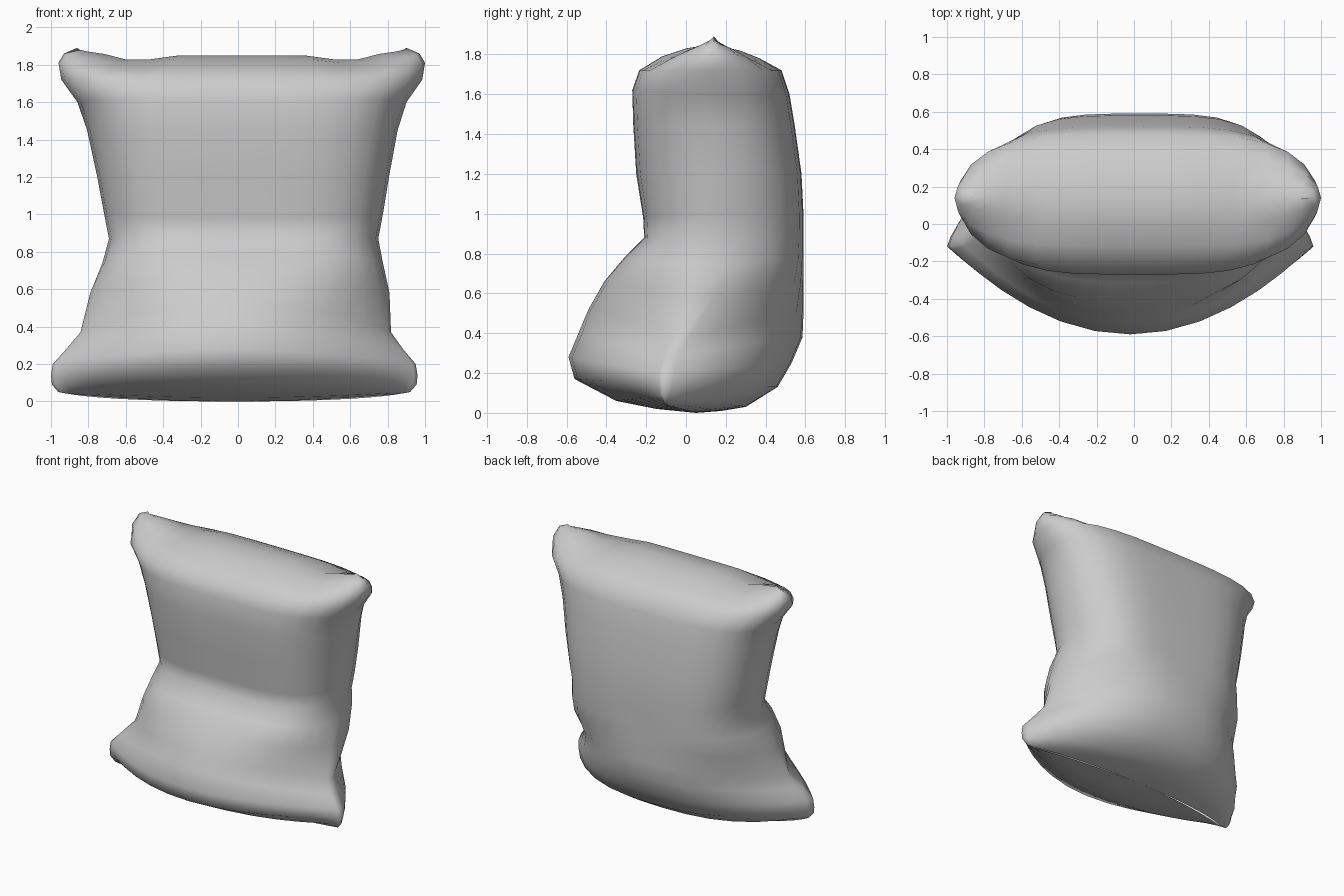
import bpy, bmesh, math

# Rows bottom to top: side seam (z, half width, y), front profile (z, y), back profile (z, y)
ROWS = [
    (.04, .88, -.10, .00, .05, .00, .05),
    (.05, .94, -.11, .02, -.15, .01, .18),
    (.09, .975, -.12, .06, -.35, .03, .30),
    (.14, .98, -.12, .17, -.56, .13, .46),
    (.20, .97, -.12, .28, -.59, .25, .53),
    (.28, .90, -.10, .40, -.54, .38, .585),
    (.37, .83, -.04, .52, -.49, .50, .59),
    (.58, .80, .05, .66, -.41, .65, .59),
    (.74, .75, .11, .78, -.31, .77, .59),
    (.87, .72, .15, .88, -.21, .88, .59),
    (1.0, .745, .16, .98, -.215, 1.0, .59),
    (1.2, .78, .17, 1.2, -.25, 1.2, .58),
    (1.45, .83, .16, 1.45, -.265, 1.45, .545),
    (1.60, .88, .15, 1.62, -.27, 1.60, .52),
    (1.72, .965, .14, 1.72, -.235, 1.72, .48),
    (1.81, .98, .14, 1.79, -.12, 1.78, .37),
    (1.86, .95, .14, 1.83, .00, 1.82, .27),
    (1.89, .88, .14, 1.85, .12, 1.85, .12),
]
N = 8
COLS = [math.sin(math.pi / 2 * k / N) for k in range(-N, N + 1)]


def smooth(a, b, x):
    t = min(1, max(0, (x - a) / (b - a)))
    return t * t * (3 - 2 * t)


def shift(z):
    # slight sideways lean of the cushion
    return -.02 + .05 * smooth(.2, .87, z) - .01 * smooth(.9, 1.8, z)


def point(row, u, back):
    zs, w, ys, zf, yf, zb, yb = row
    z, y = (zb, yb) if back else (zf, yf)
    t = smooth(.25, .85, zs)                      # bottom is more pointed
    p0, e0 = (2.5, .8) if back else (2, 1)
    p, e = p0 + (4 - p0) * t, e0 + (.5 - e0) * t
    h = max(0, 1 - abs(u) ** p) ** e
    zz = zs + (z - zs) * h
    # dips in the top edge beside the corner ears
    zz -= .035 * smooth(1.7, 1.85, zz) * math.exp(-((abs(u) - .64) / .13) ** 2)
    return (shift(zs) + w * u, ys + (y - ys) * h, zz)


# Cushion: front and back panels joined along the seam
bm = bmesh.new()
for back in (False, True):
    grid = [[bm.verts.new(point(r, u, back)) for u in COLS] for r in ROWS]
    for a, b in zip(grid, grid[1:]):
        for i in range(len(COLS) - 1):
            quad = (a[i], a[i + 1], b[i + 1], b[i])
            bm.faces.new(quad[::-1] if back else quad)
bmesh.ops.remove_doubles(bm, verts=bm.verts, dist=.0005)
bmesh.ops.recalc_face_normals(bm, faces=bm.faces)
for f in bm.faces:
    f.smooth = True
mesh = bpy.data.meshes.new("cushion")
bm.to_mesh(mesh)
bm.free()
cushion = bpy.data.objects.new("cushion", mesh)
bpy.context.collection.objects.link(cushion)
